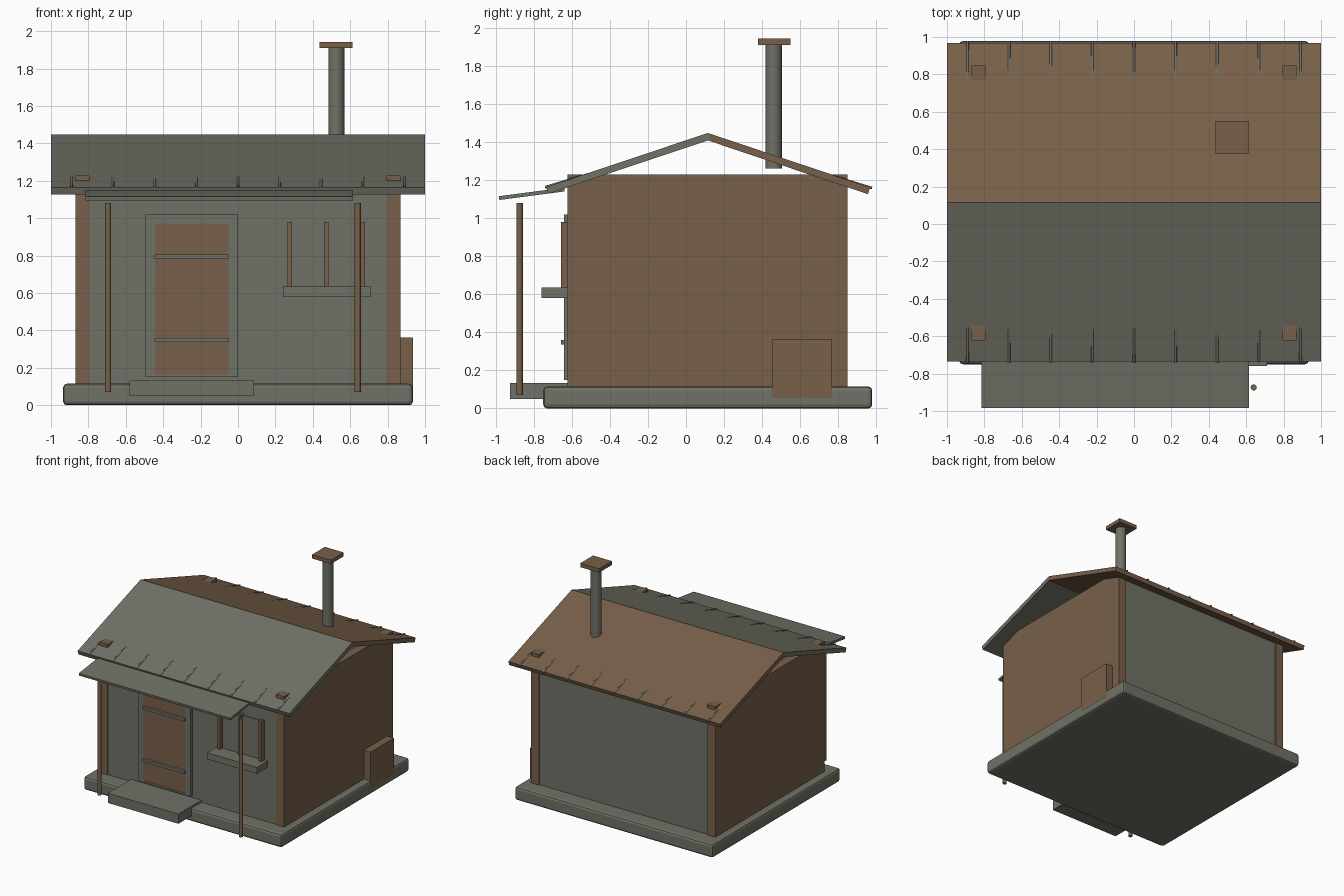
import bpy, bmesh, math
from mathutils import Vector

if "Cube" in bpy.data.objects:
    bpy.data.objects.remove(bpy.data.objects["Cube"])


def srgb(*rgb):
    return tuple((c / 255 / 12.92) if c < 10 else ((c / 255 + 0.055) / 1.055) ** 2.4 for c in rgb) + (1,)


def material(name, col):
    m = bpy.data.materials.new(name)
    m.diffuse_color = col
    m.use_nodes = True
    m.node_tree.nodes["Principled BSDF"].inputs["Base Color"].default_value = m.diffuse_color
    return m


GREY = material("weathered grey", srgb(112, 113, 102))
BROWN = material("rust brown", srgb(120, 96, 74))


def finish(name, bm, mat):
    bmesh.ops.recalc_face_normals(bm, faces=bm.faces)
    me = bpy.data.meshes.new(name)
    bm.to_mesh(me)
    bm.free()
    me.materials.append(mat)
    ob = bpy.data.objects.new(name, me)
    bpy.context.scene.collection.objects.link(ob)
    return ob


def prism(name, mat, x0, x1, pts):
    """Extrude a (y, z) profile along x."""
    bm = bmesh.new()
    a = [bm.verts.new((x0, y, z)) for y, z in pts]
    b = [bm.verts.new((x1, y, z)) for y, z in pts]
    bm.faces.new(a)
    bm.faces.new(b)
    for i in range(len(pts)):
        j = (i + 1) % len(pts)
        bm.faces.new((a[i], a[j], b[j], b[i]))
    return finish(name, bm, mat)


def box(name, mat, x0, x1, y0, y1, z0, z1):
    return prism(name, mat, x0, x1, [(y0, z0), (y1, z0), (y1, z1), (y0, z1)])


def rod(name, mat, p, q, r, sides):
    p, q = Vector(p), Vector(q)
    bm = bmesh.new()
    bmesh.ops.create_cone(bm, cap_ends=True, segments=sides, radius1=r, radius2=r, depth=(q - p).length)
    bm.transform((q - p).to_track_quat('Z', 'Y').to_matrix().to_4x4())
    bmesh.ops.translate(bm, verts=bm.verts, vec=(p + q) / 2)
    ob = finish(name, bm, mat)
    for f in ob.data.polygons:
        f.use_smooth = len(f.vertices) == 4
    return ob


def slab(name, mat, x0, x1, a, b, t):
    """Sloped board: top edge from a to b in (y, z), thickness t below."""
    a, b = Vector(a), Vector(b)
    d = (b - a).normalized()
    n = Vector((-d.y, d.x))
    if n.y > 0:
        n = -n
    return prism(name, mat, x0, x1, [a, b, b + n * t, a + n * t])


# Foundation with softened edges
base = box("foundation", GREY, -0.935, 0.935, -0.75, 0.978, 0, 0.115)
bev = base.modifiers.new("bevel", 'BEVEL')
bev.width = 0.02
bev.segments = 2

# Walls
for s, side in ((-1, "left"), (1, "right")):
    box(side + "_wall", BROWN, *sorted((s * 0.795, s * 0.87)), -0.622, 0.848, 0.1, 1.228)
box("front_wall", GREY, -0.795, 0.795, -0.615, -0.55, 0.1, 1.18)
box("back_wall", GREY, -0.795, 0.795, 0.775, 0.838, 0.1, 1.18)

# Roof halves and canopy
RIDGE, FRONT, BACK = (0.115, 1.447), (-0.735, 1.163), (0.967, 1.161)
slab("front_roof", GREY, -1, 1, FRONT, RIDGE, 0.037)
slab("back_roof", BROWN, -1, 1, RIDGE, BACK, 0.037)
slab("canopy", GREY, -0.815, 0.615, (-0.983, 1.115), (-0.64, 1.16), 0.02)

# Roof seams that sink into the slopes
for i in range(9):
    x = -0.89 + i * 0.2225
    rod("front_seam", GREY, (x, -0.74, 1.162), (x, -0.5, 1.234), 0.007, 8)
    rod("back_seam", GREY, (x, 0.977, 1.158), (x, 0.74, 1.229), 0.007, 8)

# Canopy posts
for x in (-0.695, 0.64):
    rod("canopy_post", BROWN, (x, -0.874, 0.07), (x, -0.874, 1.08), 0.0165, 12)

# Chimney
rod("chimney_pipe", GREY, (0.526, 0.46, 1.26), (0.526, 0.46, 1.91), 0.043, 24)
box("chimney_cap", BROWN, 0.435, 0.613, 0.377, 0.55, 1.91, 1.943)

# Door with frame, straps and step
box("door_frame_left", GREY, -0.495, -0.445, -0.64, -0.6, 0.15, 1.02)
box("door_frame_right", GREY, -0.05, 0.0, -0.64, -0.6, 0.15, 1.02)
box("door_frame_top", GREY, -0.445, -0.05, -0.64, -0.6, 0.97, 1.02)
box("door_frame_bottom", GREY, -0.445, -0.05, -0.64, -0.6, 0.15, 0.165)
box("door", BROWN, -0.445, -0.05, -0.636, -0.6, 0.165, 0.97)
for z in (0.348, 0.795):
    box("door_strap", GREY, -0.447, -0.048, -0.657, -0.63, z - 0.011, z + 0.011)
box("door_step", GREY, -0.58, 0.085, -0.925, -0.61, 0.05, 0.133)

# Window with bars and ledge
box("window_pane", GREY, 0.27, 0.68, -0.622, -0.61, 0.62, 0.965)
for x in (0.277, 0.472, 0.667):
    box("window_bar", BROWN, x - 0.0125, x + 0.0125, -0.657, -0.61, 0.62, 0.98)
box("window_ledge", GREY, 0.24, 0.71, -0.76, -0.61, 0.58, 0.635)

# Storage box on the right wall
box("side_box", BROWN, 0.8, 0.936, 0.453, 0.767, 0.055, 0.363)
